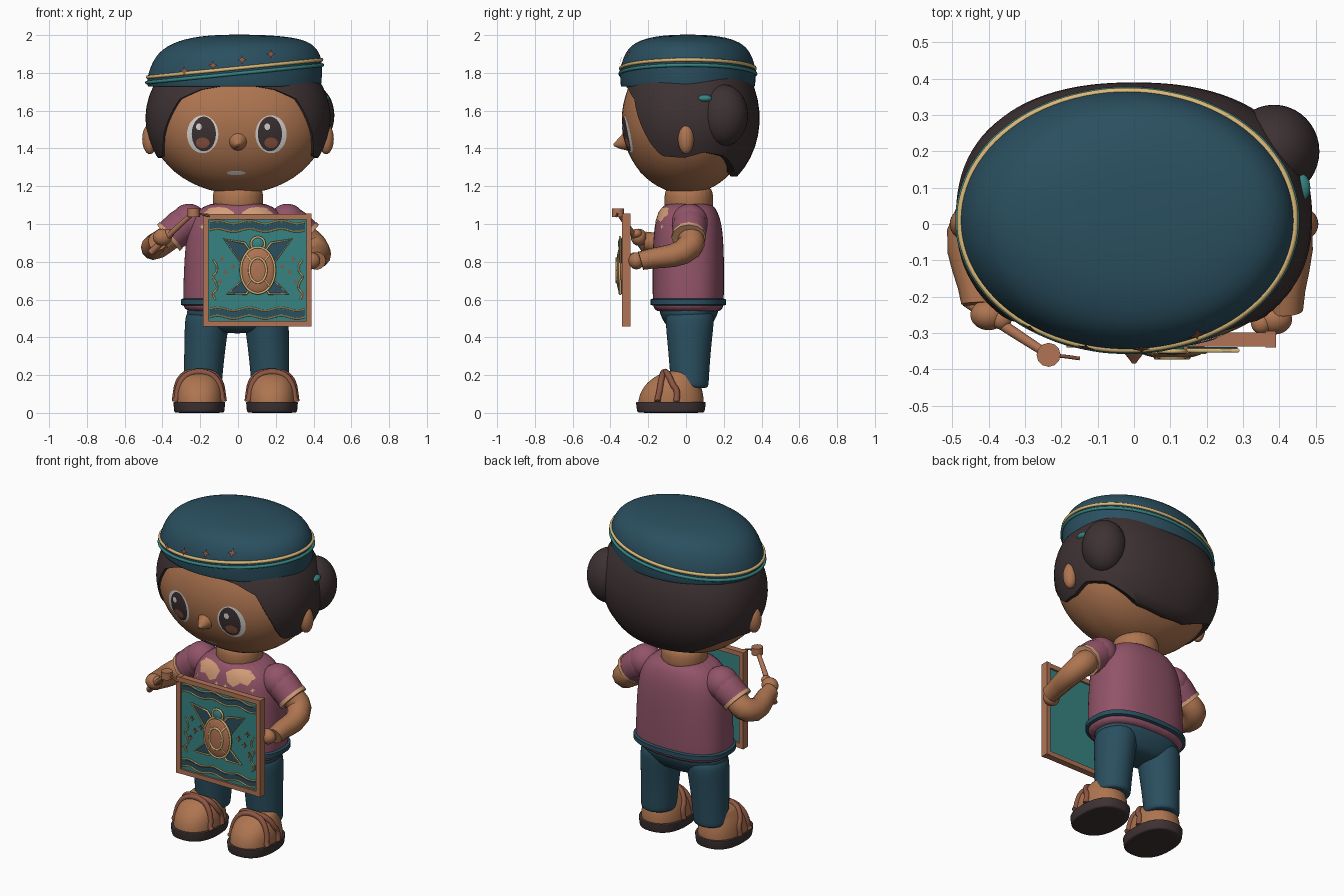
import bpy, bmesh
from math import sin, cos, pi, asin, copysign
from mathutils import Vector, Matrix
from mathutils.bvhtree import BVHTree

cube = bpy.data.objects.get("Cube")
if cube:
    bpy.data.objects.remove(cube)


def material(name, hexcode):
    srgb = [int(hexcode[i:i + 2], 16) / 255 for i in (0, 2, 4)]
    rgba = [((c + .055) / 1.055) ** 2.4 for c in srgb] + [1]
    m = bpy.data.materials.new(name)
    m.use_nodes = True
    m.diffuse_color = rgba
    m.node_tree.nodes["Principled BSDF"].inputs["Base Color"].default_value = rgba
    return m


DARK = material("dark teal", "2A4F5F")
TEAL = material("bright teal", "368482")
GOLD = material("gold", "D9B878")
SKIN = material("skin", "AE7550")
HAIR = material("dark brown", "3E3233")
PLUM = material("plum", "925469")
WOOD = material("wood", "B07455")
WHITE = material("eye white", "DCD8D4")
PEACH = material("peach", "D49E78")
BROWN = material("strap brown", "8C5642")


def add(name, bm, mat, smooth=True, subsurf=0):
    bmesh.ops.recalc_face_normals(bm, faces=bm.faces)
    me = bpy.data.meshes.new(name)
    bm.to_mesh(me)
    bm.free()
    return place(name, me, mat, smooth, subsurf)


def place(name, me, mat, smooth=True, subsurf=0):
    me.materials.clear()
    me.materials.append(mat)
    if smooth:
        me.shade_smooth()
        if not subsurf:
            me.set_sharp_from_angle(angle=1)
    ob = bpy.data.objects.new(name, me)
    bpy.context.collection.objects.link(ob)
    if subsurf:
        ob.modifiers.new("smooth", "SUBSURF").levels = subsurf
        ob.modifiers["smooth"].render_levels = subsurf
    return ob


def power(v, p):
    return copysign(abs(v) ** (2 / p), v)


def oval(cx, cy, z, rx, ry, p=2, n=24, tilt=0):
    pts = []
    for i in range(n):
        a = 2 * pi * i / n
        x = cx + rx * power(cos(a), p)
        pts.append((x, cy + ry * power(sin(a), p), z + tilt * x))
    return pts


def loft(name, rows, mat, subsurf=2):
    bm = bmesh.new()
    rings = [[bm.verts.new(p) for p in row] for row in rows]
    for a, b in zip(rings, rings[1:]):
        for i in range(len(a)):
            j = (i + 1) % len(a)
            bm.faces.new((a[i], a[j], b[j], b[i]))
    bm.faces.new(rings[0])
    bm.faces.new(rings[-1])
    return add(name, bm, mat, True, subsurf)


def ball(name, loc, radii, mat):
    bm = bmesh.new()
    m = Matrix.Translation(loc) @ Matrix.Diagonal((*radii, 1))
    bmesh.ops.create_uvsphere(bm, u_segments=40, v_segments=24, radius=1, matrix=m)
    return add(name, bm, mat)


def box(name, lo, hi, mat):
    lo, hi = Vector(lo), Vector(hi)
    bm = bmesh.new()
    m = Matrix.Translation((lo + hi) / 2) @ Matrix.Diagonal((*(hi - lo), 1))
    bmesh.ops.create_cube(bm, size=1, matrix=m)
    return add(name, bm, mat, False)


def tube(name, pts, radii, mat, closed=False, handle="AUTO"):
    cu = bpy.data.curves.new(name, "CURVE")
    cu.dimensions, cu.bevel_depth, cu.bevel_resolution = "3D", 1, 4
    cu.resolution_u, cu.use_fill_caps = 5, True
    sp = cu.splines.new("BEZIER")
    sp.bezier_points.add(len(pts) - 1)
    sp.use_cyclic_u = closed
    for i, bp in enumerate(sp.bezier_points):
        bp.co = pts[i]
        bp.handle_left_type = bp.handle_right_type = handle
        bp.radius = radii[i] if isinstance(radii, (list, tuple)) else radii
    tmp = bpy.data.objects.new(name + " path", cu)
    bpy.context.collection.objects.link(tmp)
    me = bpy.data.meshes.new_from_object(tmp.evaluated_get(bpy.context.evaluated_depsgraph_get()))
    bpy.data.objects.remove(tmp)
    return place(name, me, mat)


def surface(ob):
    return BVHTree.FromObject(ob, bpy.context.evaluated_depsgraph_get())


def decal(name, outline, target, mat, lift=.004):
    """Thin patch in x and z, projected from the front onto a surface."""
    tree = surface(target)
    mid = sum((Vector(p) for p in outline), Vector((0, 0))) / len(outline)
    bm = bmesh.new()
    rings = []
    for s in (.05, .35, .7, 1):
        rings.append([])
        for p in outline:
            q = mid.lerp(Vector(p), s)
            hit = tree.ray_cast(Vector((q.x, -2, q.y)), Vector((0, 1, 0)))[0]
            rings[-1].append(bm.verts.new((q.x, (hit.y if hit else -.1) - lift, q.y)))
    bm.faces.new(rings[0])
    for a, b in zip(rings, rings[1:]):
        for i in range(len(a)):
            bm.faces.new((a[i - 1], a[i], b[i], b[i - 1]))
    return add(name, bm, mat)


def plate(name, outline, y, mat, thick=.006):
    bm = bmesh.new()
    face = bm.faces.new([bm.verts.new((x, y, z)) for x, z in outline])
    ext = bmesh.ops.extrude_face_region(bm, geom=[face])["geom"]
    bmesh.ops.translate(bm, vec=(0, thick, 0),
                        verts=[v for v in ext if isinstance(v, bmesh.types.BMVert)])
    return add(name, bm, mat, False)


def ellipse(cx, cz, rx, rz, n=32):
    return [(cx + rx * cos(2 * pi * i / n), cz + rz * sin(2 * pi * i / n)) for i in range(n)]


def star(cx, cz, r):
    return [(cx + k * cos(i * pi / 4), cz + k * sin(i * pi / 4))
            for i in range(8) for k in [r * (.4 if i % 2 else 1)]]


# Head and face
head = loft("head", [oval(0, 0, 1.55 + .39 * sin(a), .47 * cos(a), .34 * cos(a), 2.3, 72)
                     for a in [pi * (k / 28 - .5) for k in range(1, 28)]], SKIN, 0)
tube("nose", [(0, -.3, 1.44), (0, -.35, 1.425), (0, -.383, 1.418)], (.06, .03, .006), SKIN)
decal("mouth", ellipse(-.01, 1.27, .05, .011), head, WHITE)
for side, ex in (("right", -.187), ("left", .175)):
    s = copysign(1, ex)
    decal(side + "_eye_white", ellipse(ex, 1.475, .083, .1), head, WHITE, .003)
    decal(side + "_iris", ellipse(ex - s * .006, 1.477, .064, .092), head, HAIR, .006)
    decal(side + "_iris_glow", ellipse(ex, 1.43, .036, .028), head, BROWN, .008)
    decal(side + "_eye_glint", ellipse(ex - .02, 1.515, .015, .018), head, WHITE, .009)
    ball(side + "_ear", (s * .467, 0, 1.45), (.04, .042, .08), SKIN)

# Hair shell with a hairline that dips from the brow to the nape
LINE = [(0, 1.74), (.4, 1.71), (.66, 1.66), (.82, 1.54), (1, 1.42), (1.15, 1.36),
        (1.5, 1.35), (1.75, 1.38), (2.1, 1.36), (2.6, 1.27), (3.2, 1.25)]


def hairline(a):
    for (a0, z0), (a1, z1) in zip(LINE, LINE[1:]):
        if a <= a1:
            return z0 + (z1 - z0) * (a - a0) / (a1 - a0)


def hair_point(i, t, shrink=1):
    a = -pi + 2 * pi * i / 96
    low = asin((hairline(abs(a)) - 1.56) / .42)
    phi = 1.3 + (low - 1.3) * t
    r = cos(phi) * shrink
    return (.49 * r * power(sin(a), 2.3), .02 - .37 * r * power(cos(a), 2.3), 1.56 + .42 * sin(phi))


hair_rows = [[hair_point(i, k / 14) for i in range(96)] for k in range(15)]
hair_rows.append([hair_point(i, 1, .85) for i in range(96)])
loft("hair", hair_rows, HAIR, 0)
ball("hair_bun", (.385, .2, 1.575), (.125, .128, .163), HAIR)
ball("hair_tie", (.46, .1, 1.665), (.025, .038, .019), TEAL)

# Cap with tilted trim
CAP = [(.98, 1.727, 0), (.99, 1.727, 0), (1, 1.735, .01), (1.01, 1.79, .08), (1, 1.83, .1),
       (.96, 1.885, .085), (.85, 1.95, .055), (.58, 1.99, .02), (.2, 2.003, 0)]
cap = loft("cap", [oval(-.018, .01, z, .465 * s, .36 * s, tilt=t) for s, z, t in CAP], DARK)
tube("cap_gold_trim", oval(-.018, .01, 1.825, .46, .355, tilt=.1), .0095, GOLD, True)
tube("cap_teal_trim", oval(-.018, .01, 1.797, .464, .358, tilt=.1), .0095, TEAL, True)
for i in range(4):
    decal("cap_flower", star(-.285 + .153 * i, 1.81 + .03 * i, .026), cap, BROWN, .012)

# Neck and shirt
loft("neck", [oval(0, .015, z, .135, .13) for z in (1.05, 1.12, 1.22)], SKIN)
SHIRT = [(.53, .285, .18), (.56, .295, .19), (.8, .288, .192), (.98, .272, .184),
         (1.06, .23, .16), (1.12, .15, .125)]
shirt = loft("shirt", [oval(0, .012, z, a, b, 2.5) for z, a, b in SHIRT], PLUM)
loft("shirt_hem_band", [oval(0, .012, z, .303 - d, .2 - d, 2.5, 64) for z, d in
                        ((.568, .012), (.573, 0), (.6, 0), (.605, .012))], DARK, 0)
PATCH = [(.19, 1.05), (.16, 1.01), (.12, 1.02), (.08, .99), (.04, 1.01), (.02, 1.06),
         (.06, 1.085), (.1, 1.09), (.15, 1.085)]
for s in (-1, 1):
    decal("collar_patch", [(s * x, z) for x, z in PATCH], shirt, PEACH)
    for x in (.03, .19):
        decal("collar_dot", star(s * x, .985, .014), shirt, GOLD)

# Arms
for side, s, elbow, wrist, hand in (
        ("right", -1, (-.43, .01, .885), (-.425, -.22, .91), (-.4, -.25, .93)),
        ("left", 1, (.405, .02, .88), (.415, -.24, .805), (.385, -.262, .805))):
    ball(side + "_shoulder", (s * .26, .02, 1.01), (.097, .095, .097), PLUM)
    tube(side + "_sleeve", [(s * .25, .02, 1.02), (s * .3, .02, .985), (s * .36, .015, .935)],
         (.09, .093, .088), PLUM)
    tube(side + "_cuff", [(s * .353, .015, .941), (s * .369, .015, .927)], .092, PEACH)
    tube(side + "_arm", [(s * .32, .015, .96), elbow, wrist], (.068, .07, .05), SKIN)
    ball(side + "_hand", hand, (.05, .042, .045), SKIN)
    ball(side + "_thumb", (hand[0] - s * .035, hand[1] - .012, hand[2] + .02), (.028, .028, .024), SKIN)

# Trousers
loft("hips", [oval(-.005, .015, z, a, b, 2.4) for z, a, b in
              ((.42, .13, .08), (.46, .23, .12), (.52, .272, .155), (.58, .27, .165))], DARK)
for side, x in (("right", -.187), ("left", .172)):
    loft(side + "_trouser_leg", [oval(x * k, y, z, a, b) for k, y, z, a, b in
         ((1, .02, .13, .1, .098), (1, .02, .14, .101, .1), (.95, .018, .32, .108, .112),
          (.88, .02, .48, .119, .13), (.82, .02, .56, .12, .13))], DARK)

# Sandals
for side, x in (("right", -.205), ("left", .18)):
    loft(side + "_sole", [oval(x, -.08, z, .138 * k, .186 * k, 2.4) for z, k in
         ((0, .93), (.003, .97), (.05, 1), (.057, 1), (.06, .97))], HAIR)
    foot = loft(side + "_foot", [oval(x, y, z, a, b, 2.2) for y, z, a, b in
         ((-.08, .045, .128, .174), (-.08, .05, .129, .176), (-.077, .1, .128, .17),
          (-.07, .15, .118, .148), (-.05, .195, .095, .115), (0, .23, .075, .08))], SKIN)
    tree = surface(foot)
    for y, lean in ((-.15, .03), (-.05, -.06)):
        arc = []
        for i in range(11):
            a = pi * i / 10
            px, py = x + .122 * cos(a), y + lean * sin(a)
            hit = tree.ray_cast(Vector((px, py, 1)), Vector((0, 0, -1)))[0]
            arc.append((px, py, hit.z + .003 if hit else .07))
        arc = [(x + .13, y, .06)] + arc + [(x - .13, y, .06)]
        tube(side + "_strap", arc, .016, BROWN)
    ball(side + "_buckle", (x + .07, -.13, .165), (.018, .014, .016), GOLD)

# Framed banner
L, R, B, T = -.185, .39, .458, 1.055
for x in (L, R - .028):
    box("frame_post", (x, -.34, B), (x + .028, -.295, T), WOOD)
for z in (B, T - .03):
    box("frame_rail", (L, -.337, z), (R, -.298, z + .028), WOOD)
box("banner", (L + .02, -.326, B + .02), (R - .02, -.31, T - .02), TEAL)


def wave(z, n=24):
    return [(L + .035 + i * .505 / n, z + .008 * sin(i * pi / 4)) for i in range(n + 1)]


for z in (.515, .975):
    plate("banner_wave", wave(z) + wave(z + .026)[::-1], -.331, DARK)
    for dz in (-.008, .034):
        tube("banner_gold_line", [(x, -.33, q) for x, q in wave(z + dz)], .0045, GOLD)

# Turtle and plant ornaments on the banner
CX, CZ = .105, .755
UPPER = [(.18, .165), (.07, .145), (.03, .09), (.08, .03)]
LOWER = [(.07, -.04), (.16, -.125), (.06, -.125), (.03, -.08)]
for s in (-1, 1):
    for name, pts in (("turtle_front_flipper", UPPER), ("turtle_back_flipper", LOWER)):
        flat = [(CX + s * x, CZ + z) for x, z in pts]
        plate(name, flat, -.345, DARK)
        tube(name + "_edge", [(x, -.348, z) for x, z in flat], .006, GOLD, True, "VECTOR")
    tube("banner_vine", [(CX + s * (.225 + .012 * sin(i * 2)), -.33, .6 + .03 * i)
                         for i in range(8)], .0045, GOLD)
    for x, z in ((.19, .06), (.17, -.01), (.2, -.06), (.24, -.13), (.13, .02)):
        plate("banner_blossom", star(CX + s * x, CZ + z, .016), -.332, BROWN)
ball("turtle_head", (CX, -.345, .895), (.034, .015, .034), TEAL)
ball("turtle_shell", (CX, -.345, CZ), (.093, .026, .125), WOOD)
INNER, OUTER = ellipse(CX, CZ, .045, .065, 16), ellipse(CX, CZ, .09, .122, 16)
for name, y, ring in (("turtle_shell_rim", -.352, OUTER), ("turtle_shell_ring", -.367, INNER),
                      ("turtle_head_rim", -.35, ellipse(CX, .895, .036, .036, 16))):
    tube(name, [(x, y, z) for x, z in ring], .006, GOLD, True)
for i in range(2, 16, 4):
    (ax, az), (bx, bz) = INNER[i], OUTER[i]
    tube("turtle_shell_rib", [(ax, -.367, az), (bx, -.352, bz)], .005, GOLD)

# Wooden mallet in the right hand
tip = Vector((-.235, -.36, 1.06))
tube("mallet_handle", [(-.46, -.21, .85), (-.35, -.285, .955), tip], (.018, .015, .012), WOOD)
tube("mallet_head", [tip - Vector((0, 0, .022)), tip + Vector((0, 0, .022))], .033, WOOD)
tube("mallet_cord", [tip, tip + Vector((.05, -.005, -.01)), tip + Vector((.085, -.01, -.02))],
     .005, BROWN)
